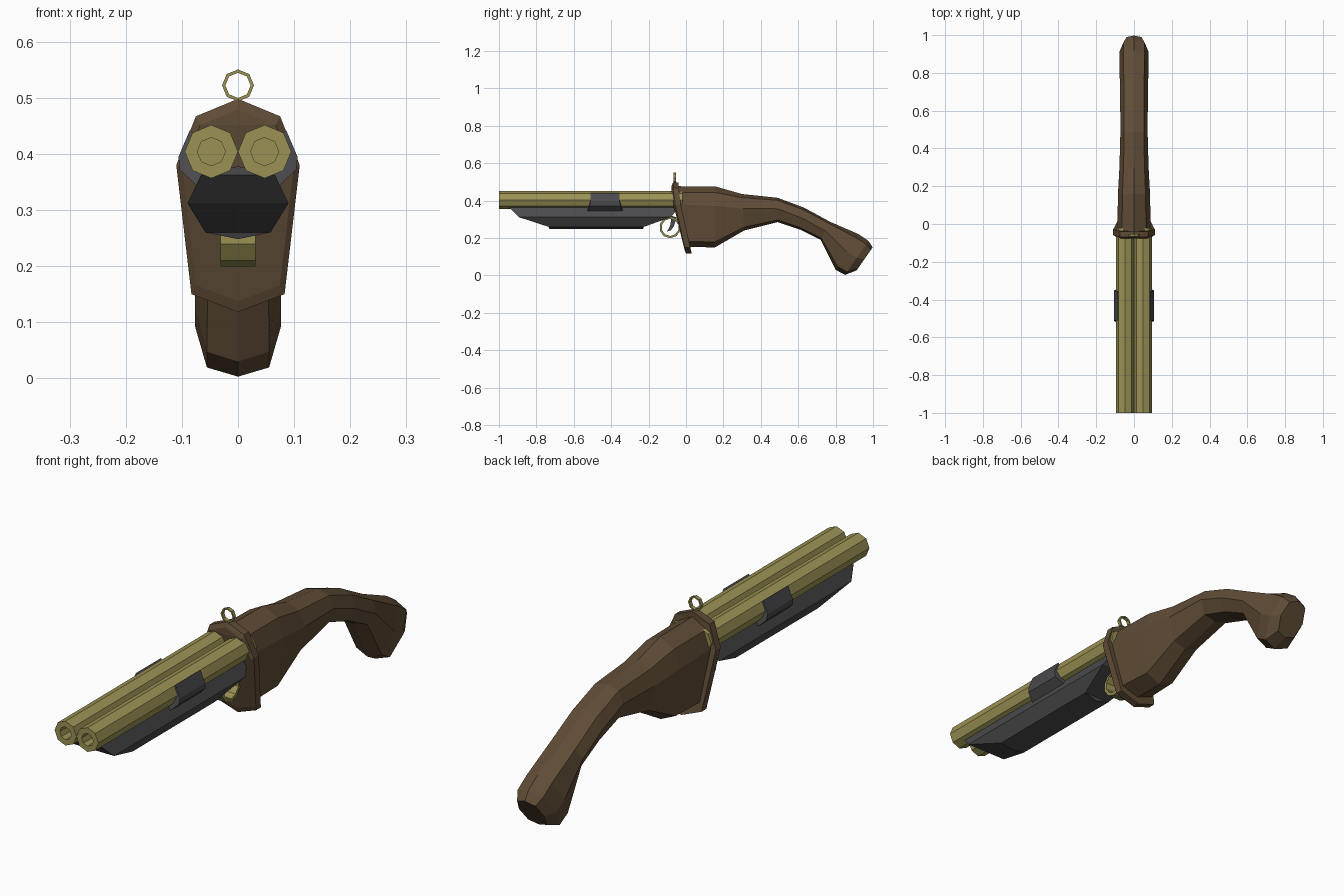
import bpy, bmesh
from math import sin, cos, pi

if "Cube" in bpy.data.objects:
    bpy.data.objects.remove(bpy.data.objects["Cube"])


def material(name, rgb):
    m = bpy.data.materials.new(name)
    m.diffuse_color = (*rgb, 1)
    m.use_nodes = True
    m.node_tree.nodes["Principled BSDF"].inputs["Base Color"].default_value = m.diffuse_color
    return m


brass = material("brass", (0.33, 0.29, 0.09))
wood = material("wood", (0.115, 0.072, 0.037))
steel = material("steel", (0.07, 0.07, 0.075))


def loft(name, rings, mat, closed=False, mirrored_caps=False, mirror=False):
    """Skin a list of equal rings; caps are n-gons or strips joining mirrored points."""
    bm = bmesh.new()
    vs = [[bm.verts.new(p) for p in r] for r in rings]
    n = len(rings[0])
    pairs = list(zip(vs, vs[1:])) + ([(vs[-1], vs[0])] if closed else [])
    for a, b in pairs:
        for i in range(n):
            j = (i + 1) % n
            bm.faces.new((a[i], a[j], b[j], b[i]))
    if not closed:
        for r in (vs[0], vs[-1]):
            if mirrored_caps:
                for k in ((0, 1, 7), (1, 2, 6, 7), (2, 3, 5, 6), (3, 4, 5)):
                    bm.faces.new([r[i] for i in k])
            else:
                bm.faces.new(r)
    bmesh.ops.recalc_face_normals(bm, faces=bm.faces)
    me = bpy.data.meshes.new(name)
    bm.to_mesh(me)
    bm.free()
    me.materials.append(mat)
    ob = bpy.data.objects.new(name, me)
    bpy.context.collection.objects.link(ob)
    if mirror:
        ob.modifiers.new("mirror", "MIRROR")
    return ob


def octagon(half):
    """Top-to-bottom half section of 5 points (x, y, z) -> symmetric ring of 8."""
    return list(half) + [(-x, y, z) for x, y, z in half[3:0:-1]]


def band(name, centre, r_out, r_in, width, sides, axis, mat):
    """Flat hoop whose axis is x or y."""
    rings = []
    for i in range(sides):
        a = 2 * pi * i / sides
        ring = []
        for r, w in ((r_out, -1), (r_out, 1), (r_in, 1), (r_in, -1)):
            u, v, h = r * sin(a), r * cos(a), w * width / 2
            d = (h, u, v) if axis == "x" else (u, h, v)
            ring.append([c + e for c, e in zip(centre, d)])
        rings.append(ring)
    return loft(name, rings, mat, closed=True)


# Pair of octagonal barrels with recessed bores
def circle(r, y):
    return [(0.0475 + r * cos(i * pi / 4), y, 0.404 + r * sin(i * pi / 4)) for i in range(8)]


loft("barrels", [circle(0.0475, -0.02), circle(0.0475, -1), circle(0.025, -1),
                 circle(0.025, -0.94)], brass, mirror=True)

# Dark fore-end with raked ends: x, z, front y, rear y
fore = [(0, 0.378, -0.945, -0.04), (0.066, 0.362, -0.945, -0.04), (0.09, 0.312, -0.895, -0.08),
        (0.058, 0.26, -0.735, -0.225), (0, 0.248, -0.73, -0.23)]
loft("fore_end", [octagon([(x, f, z) for x, z, f, b in fore]),
                  octagon([(x, b, z) for x, z, f, b in fore])], steel, mirrored_caps=True)

# Clamp plates on both sides of the barrels
clamp = [(0.086, 0.442, -0.51, -0.355), (0.106, 0.395, -0.51, -0.355), (0.104, 0.372, -0.515, -0.35),
         (0.066, 0.336, -0.53, -0.335), (0.055, 0.36, -0.53, -0.335), (0.06, 0.42, -0.51, -0.355)]
loft("side_clamps", [[(x, f, z) for x, z, f, b in clamp],
                     [(x, b, z) for x, z, f, b in clamp]], steel, mirror=True)

# Tilted, chamfered breech collar: x, y, z
collar = [(0, -0.077, 0.498), (0.075, -0.077, 0.467), (0.11, -0.066, 0.38),
          (0.083, -0.015, 0.15), (0, -0.008, 0.118)]


def collar_ring(scale, dy):
    return octagon([(x * scale, y + dy, 0.31 + (z - 0.31) * scale) for x, y, z in collar])


loft("breech_collar", [collar_ring(0.9, 0), collar_ring(1, 0.008), collar_ring(1, 0.038)],
     wood, mirrored_caps=True)

# Stock: top (y, z), bottom (y, z), half width, height fraction of widest line, lower width ratio
stations = [
    (-0.045, 0.477, 0.015, 0.152, 0.088, 0.30, 0.80),
    (0.16, 0.475, 0.155, 0.15, 0.085, 0.32, 0.75),
    (0.30, 0.435, 0.31, 0.24, 0.077, 0.40, 0.72),
    (0.49, 0.415, 0.49, 0.285, 0.072, 0.45, 0.72),
    (0.63, 0.363, 0.61, 0.245, 0.073, 0.48, 0.72),
    (0.77, 0.287, 0.72, 0.19, 0.075, 0.50, 0.72),
    (0.92, 0.222, 0.80, 0.03, 0.077, 0.50, 0.72),
    (0.975, 0.185, 0.85, 0.003, 0.077, 0.50, 0.72),
    (0.998, 0.15, 0.912, 0.027, 0.055, 0.50, 0.72)]
rings = []
for ty, tz, by, bz, w, mid, low in stations:
    half = [(x * w, ty + (by - ty) * t, tz + (bz - tz) * t)
            for x, t in ((0, 0), (0.72, 0.1), (1, mid), (low, 0.91), (0, 1))]
    rings.append(octagon(half))
loft("stock", rings, wood, mirrored_caps=True)

# Sight ring on top and trigger guard below
band("sight_ring", (0, -0.06, 0.522), 0.0285, 0.0225, 0.014, 8, "y", brass)
band("trigger_guard", (0, -0.085, 0.257), 0.058, 0.046, 0.062, 10, "x", brass)

# Curved trigger blade
blade = [(-0.05, 0.31), (-0.065, 0.262), (-0.08, 0.242), (-0.102, 0.234),
         (-0.09, 0.255), (-0.082, 0.275), (-0.08, 0.32)]
loft("trigger", [[(x, y, z) for y, z in blade] for x in (-0.01, 0.01)], steel)
